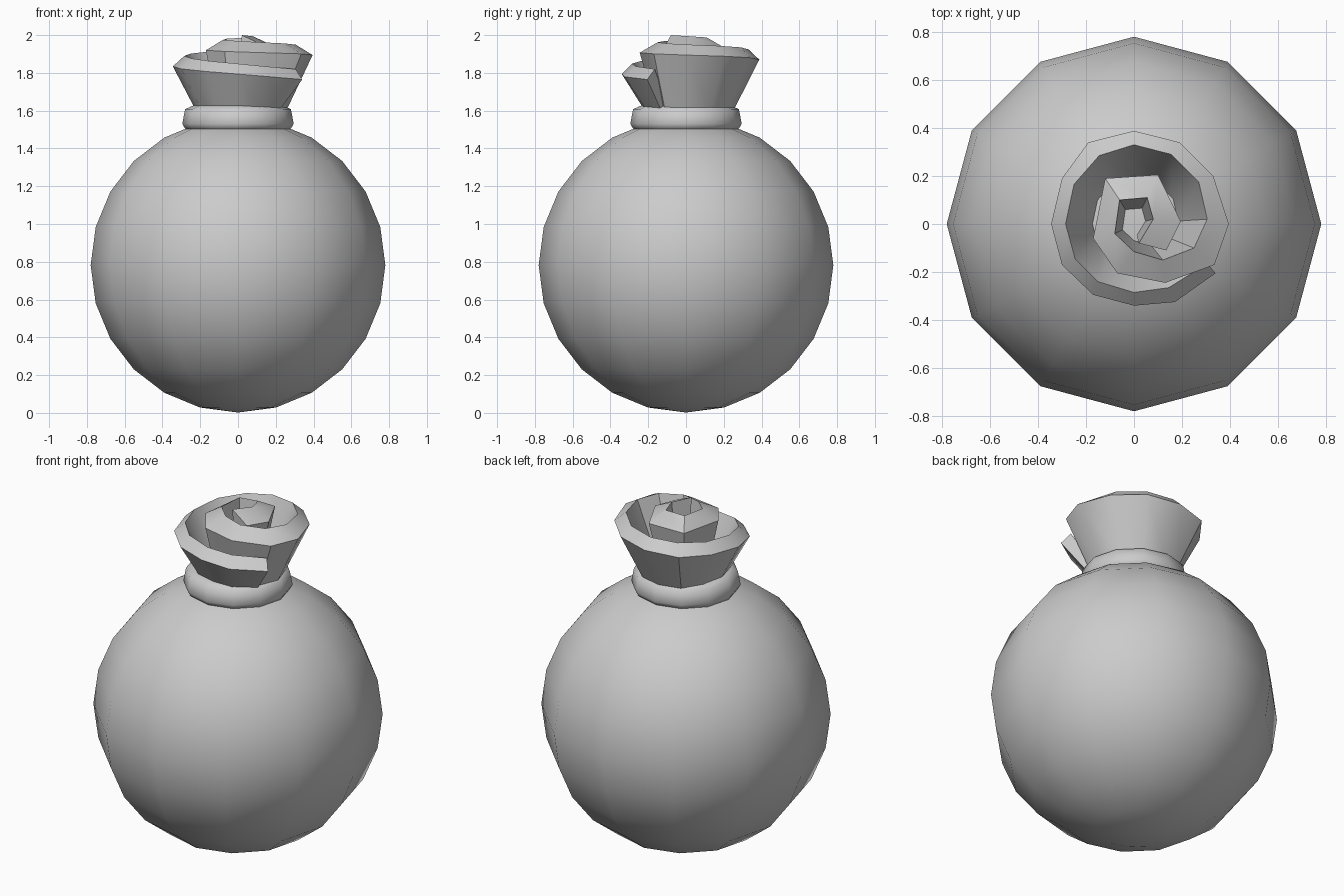
import bpy, bmesh, math

if "Cube" in bpy.data.objects:
    bpy.data.objects.remove(bpy.data.objects["Cube"])


def finish(name, verts, faces, angle):
    mesh = bpy.data.meshes.new(name)
    mesh.from_pydata(verts, [], faces)
    bm = bmesh.new()
    bm.from_mesh(mesh)
    bmesh.ops.recalc_face_normals(bm, faces=bm.faces)
    bm.to_mesh(mesh)
    bm.free()
    obj = bpy.data.objects.new(name, mesh)
    bpy.context.collection.objects.link(obj)
    bpy.ops.object.select_all(action='DESELECT')
    obj.select_set(True)
    bpy.context.view_layer.objects.active = obj
    bpy.ops.object.shade_smooth_by_angle(angle=math.radians(angle))
    return obj


def lathe(name, profile, sides, angle):
    verts, faces = [], []
    for r, z in profile:
        for i in range(sides):
            a = math.tau * i / sides
            verts.append((r * math.cos(a), r * math.sin(a), z))
    for k in range(len(profile) - 1):
        for i in range(sides):
            j = (i + 1) % sides
            faces.append((k * sides + i, k * sides + j,
                          (k + 1) * sides + j, (k + 1) * sides + i))
    # cap the top ring
    faces.append(tuple((len(profile) - 1) * sides + i for i in range(sides)))
    return finish(name, verts, faces, angle)


# round pouch body
bpy.ops.mesh.primitive_uv_sphere_add(segments=12, ring_count=12, radius=0.78,
                                     location=(0, 0, 0.782))
body = bpy.context.object
body.name = "pouch_body"
bpy.ops.object.shade_smooth()

# neck tie ring
lathe("neck_collar", [(0.25, 1.49), (0.28, 1.505), (0.295, 1.53),
                      (0.28, 1.608), (0.235, 1.628)], 12, 60)

# gathered cloth: thick strip rolled in a spiral, given by its two rim lines
outer = [(.34, -.205), (.17, -.325), (0, -.34), (-.17, -.295), (-.3, -.17),
         (-.345, 0), (-.3, .19), (-.19, .34), (0, .388), (.19, .34),
         (.33, .2), (.395, 0), (.335, -.17), (.13, -.245), (-.07, -.205),
         (-.17, -.06), (-.12, .19), (.1, .205), (.195, .01), (.135, -.11)]
inner = [(.305, -.165), (.145, -.265), (0, -.285), (-.15, -.24), (-.245, -.145),
         (-.285, 0), (-.25, .165), (-.145, .285), (0, .33), (.155, .29),
         (.27, .175), (.305, .02), (.25, -.1), (.12, -.15), (0, -.115),
         (-.08, -.04), (-.06, .1), (.055, .11), (.08, .02), (.02, -.08)]
n = len(outer)
verts, faces = [], []
for i, (o, p) in enumerate(zip(outer, inner)):
    t = i / (n - 1)
    zo = 1.765 + 0.18 * t + (0.03 * math.sin(math.pi * t) if t < 0.5 else 0.03 * (1 - t) * 2)
    zi = zo + 0.055
    ko, ki = 0.66, 0.58
    verts += [(o[0] * ko, o[1] * ko, 1.61), (o[0], o[1], zo),
              (p[0], p[1], zi), (p[0] * ki, p[1] * ki, 1.61)]
for i in range(n - 1):
    a, b = 4 * i, 4 * i + 4
    for k in range(4):
        m = (k + 1) % 4
        faces.append((a + k, a + m, b + m, b + k))
faces += [(0, 1, 2, 3), tuple(4 * (n - 1) + k for k in range(4))]
finish("gathered_cloth_top", verts, faces, 35)
